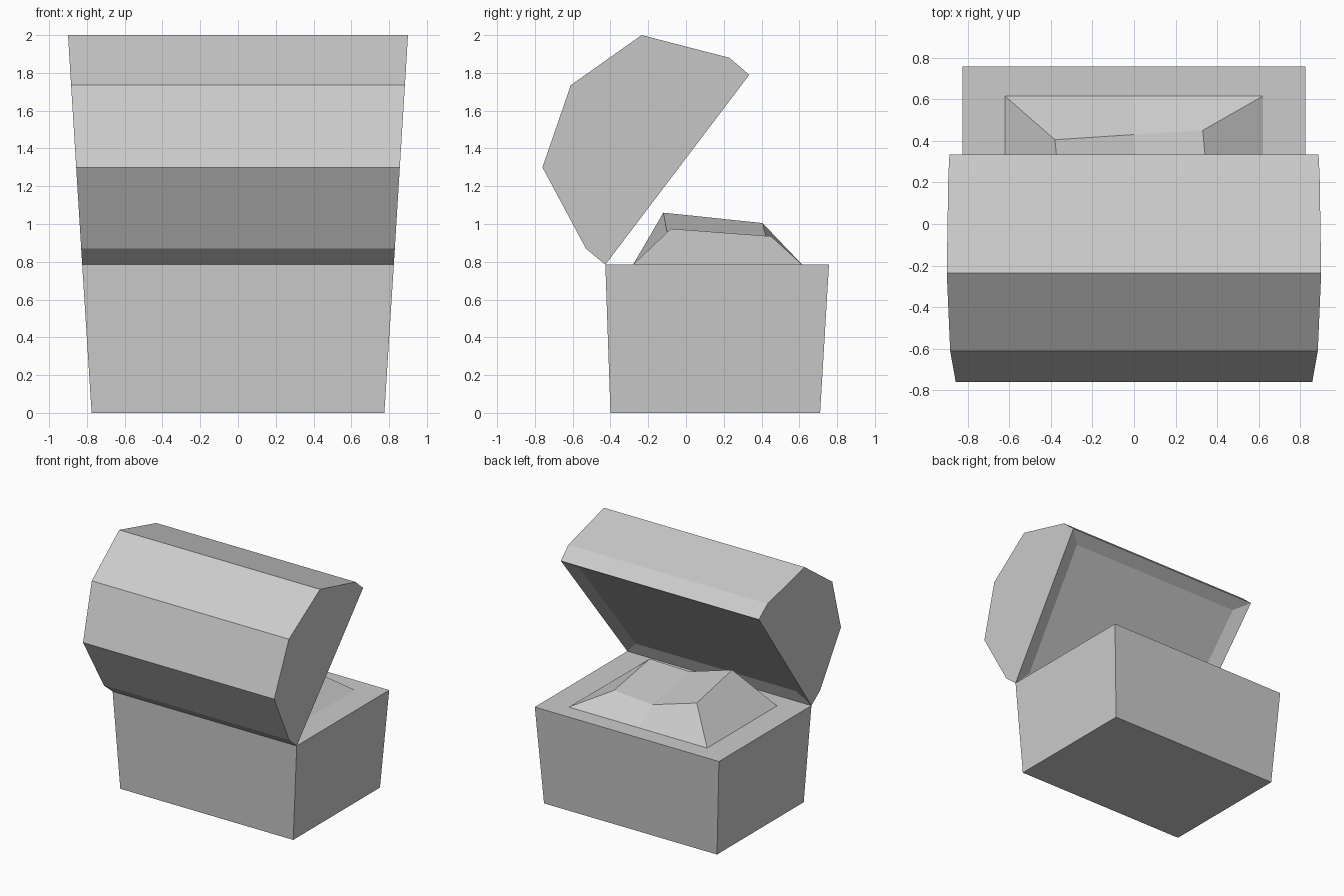
import bpy, bmesh

if "Cube" in bpy.data.objects:
    bpy.data.objects.remove(bpy.data.objects["Cube"])


def loft(name, rings):
    """Join equal-length point rings with quads and cap both ends."""
    bm = bmesh.new()
    loops = [[bm.verts.new(p) for p in ring] for ring in rings]
    n = len(loops[0])
    for a, b in zip(loops, loops[1:]):
        for i in range(n):
            j = (i + 1) % n
            bm.faces.new((a[i], a[j], b[j], b[i]))
    bm.faces.new(loops[0])
    bm.faces.new(loops[-1])
    bmesh.ops.recalc_face_normals(bm, faces=bm.faces)
    return name, bm


def finish(name, bm):
    mesh = bpy.data.meshes.new(name)
    bm.to_mesh(mesh)
    bm.free()
    obj = bpy.data.objects.new(name, mesh)
    bpy.context.collection.objects.link(obj)
    return obj


def rect(half_x, y0, y1, z):
    return [(-half_x, y0, z), (half_x, y0, z), (half_x, y1, z), (-half_x, y1, z)]


# chest body, flaring upward
finish(*loft("chest_body", [rect(0.775, -0.40, 0.71, 0), rect(0.825, -0.427, 0.757, 0.785)]))

# open faceted lid, ends flaring with height
profile = [(-0.427, 0.785), (-0.53, 0.87), (-0.76, 1.30), (-0.61, 1.735),
           (-0.235, 2.0), (0.23, 1.88), (0.335, 1.79)]
rings = [[(s * (0.825 + (z - 0.785) * 0.0617), y, z) for y, z in profile] for s in (-1, 1)]
name, lid = loft("lid", rings)

# shallow recess in the lid underside
lid.normal_update()
under = [f for f in lid.faces if f.normal.y > 0.6 and f.normal.z < -0.4]
bmesh.ops.inset_individual(lid, faces=under, thickness=0.15, depth=-0.03)
finish(name, lid)

# treasure heap: three cross-sections with a dip in the middle, tapered to the ends
heap = bmesh.new()
base_x = (-0.62, 0.0, 0.62)
front = [(-0.33, -0.12, 1.06), (0.04, -0.10, 0.955), (0.38, -0.08, 0.975)]
back = [(-0.38, 0.405, 1.005), (0.0, 0.43, 0.90), (0.33, 0.45, 0.935)]
cols = []
for x, f, b in zip(base_x, front, back):
    cols.append([heap.verts.new(p) for p in ((x, -0.28, 0.785), f, b, (x, 0.615, 0.785))])
for a, b in zip(cols, cols[1:]):
    for i in range(3):
        heap.faces.new((a[i], b[i], b[i + 1], a[i + 1]))
heap.faces.new(cols[0])
heap.faces.new(cols[-1][::-1])
bmesh.ops.recalc_face_normals(heap, faces=heap.faces)
if sum(f.normal.z for f in heap.faces) < 0:
    bmesh.ops.reverse_faces(heap, faces=heap.faces)
finish("treasure_heap", heap)
